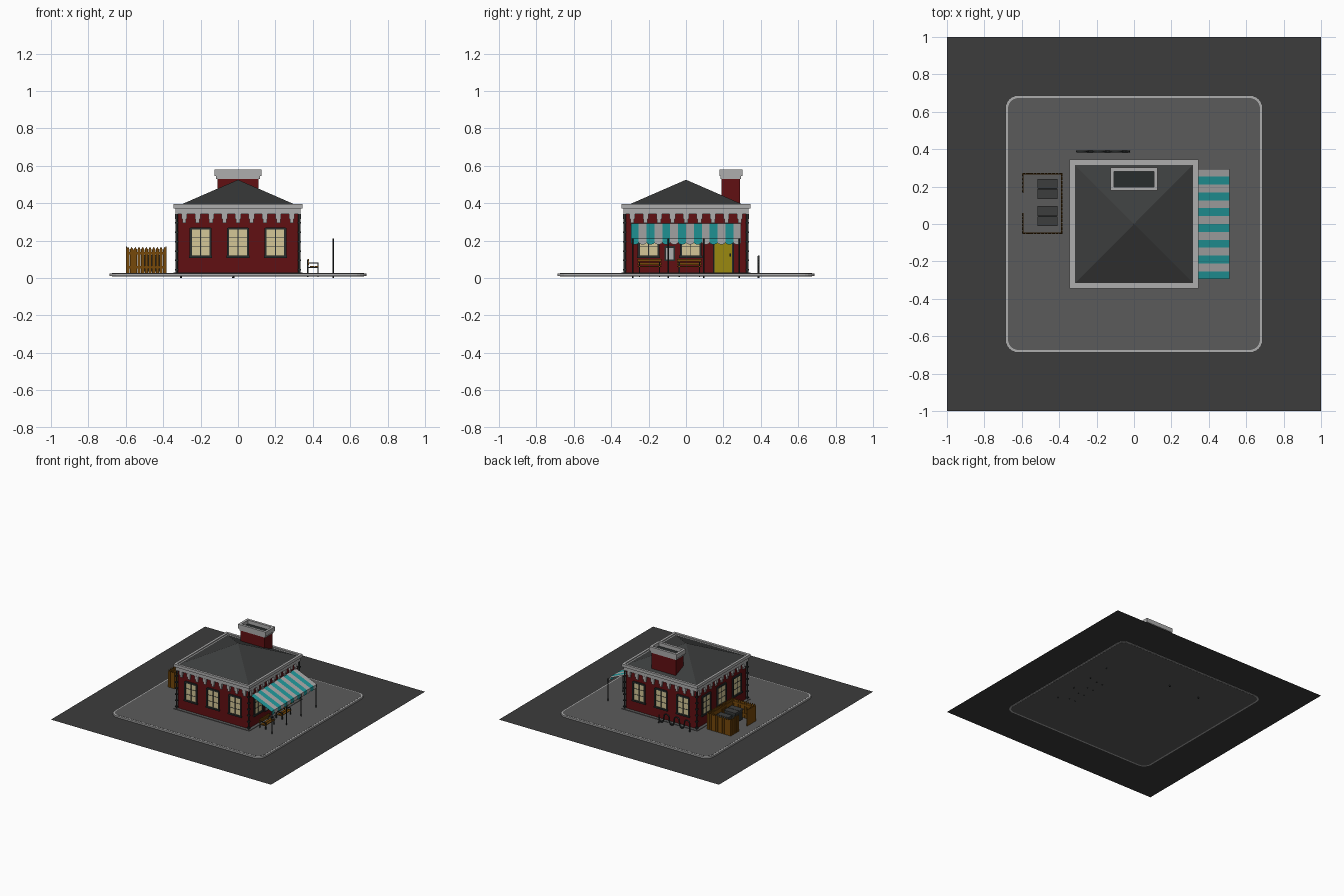
import bpy, bmesh, math
from mathutils import Matrix, Vector

if "Cube" in bpy.data.objects:
    bpy.data.objects.remove(bpy.data.objects["Cube"])


def material(name, r, g, b):
    m = bpy.data.materials.new(name)
    m.diffuse_color = (r, g, b, 1)
    m.use_nodes = True
    m.node_tree.nodes["Principled BSDF"].inputs["Base Color"].default_value = m.diffuse_color
    return m


ASPHALT = material("asphalt", .045, .045, .045)
PAVING = material("paving", .105, .105, .105)
STONE = material("pale stone", .42, .42, .42)
BRICK = material("brick red", .12, .005, .006)
ROOF = material("roof slate", .045, .047, .047)
METAL = material("dark metal", .022, .026, .026)
GLASS = material("cream glass", .66, .57, .31)
TEAL = material("teal cloth", .016, .33, .34)
YELLOW = material("yellow door", .32, .25, .005)
WOOD = material("brown wood", .18, .065, .003)


def finish(name, bm, *mats):
    me = bpy.data.meshes.new(name)
    bm.to_mesh(me)
    bm.free()
    for m in mats:
        me.materials.append(m)
    ob = bpy.data.objects.new(name, me)
    bpy.context.collection.objects.link(ob)
    return ob


def boxes(name, mat, items, turn=0):
    """One mesh of boxes (x0, x1, y0, y1, z0, z1), turned about z in quarter turns."""
    bm = bmesh.new()
    rot = Matrix.Rotation(math.radians(90 * turn), 4, 'Z')
    for x0, x1, y0, y1, z0, z1 in items:
        mid = Vector(((x0 + x1) / 2, (y0 + y1) / 2, (z0 + z1) / 2))
        bmesh.ops.create_cube(bm, size=1, matrix=rot @ Matrix.Translation(mid)
                              @ Matrix.Diagonal((x1 - x0, y1 - y0, z1 - z0, 1)))
    return finish(name, bm, mat)


def prism(name, mat, points, move):
    """Extrude a closed outline along a vector."""
    bm = bmesh.new()
    f = bm.faces.new([bm.verts.new(p) for p in points])
    ext = bmesh.ops.extrude_face_region(bm, geom=[f], use_keep_orig=True)
    bmesh.ops.translate(bm, vec=move, verts=[v for v in ext['geom'] if isinstance(v, bmesh.types.BMVert)])
    bmesh.ops.recalc_face_normals(bm, faces=bm.faces)
    return finish(name, bm, mat)


def tube(name, mat, points, r):
    cu = bpy.data.curves.new(name, 'CURVE')
    cu.dimensions = '3D'
    cu.bevel_depth, cu.bevel_resolution, cu.use_fill_caps = r, 1, True
    sp = cu.splines.new('POLY')
    sp.points.add(len(points) - 1)
    for p, c in zip(sp.points, points):
        p.co = (*c, 1)
    cu.materials.append(mat)
    ob = bpy.data.objects.new(name, cu)
    bpy.context.collection.objects.link(ob)
    return ob


def frame(x0, x1, y0, y1, z0, z1, t):
    """Four boxes making a rectangular ring of width t."""
    return [(x0, x1, y0, y0 + t, z0, z1), (x0, x1, y1 - t, y1, z0, z1),
            (x0, x0 + t, y0 + t, y1 - t, z0, z1), (x1 - t, x1, y0 + t, y1 - t, z0, z1)]


def rounded(h, r, z, n=6):
    pts = []
    for k in range(4):
        cx, cy = [(1, 1), (-1, 1), (-1, -1), (1, -1)][k]
        for i in range(n + 1):
            a = math.pi / 2 * (k + i / n)
            pts.append((cx * (h - r) + r * math.cos(a), cy * (h - r) + r * math.sin(a), z))
    return pts


# street, kerb and pavement
bm = bmesh.new()
bmesh.ops.create_grid(bm, x_segments=1, y_segments=1, size=1, matrix=Matrix.Translation((0, 0, .012)))
finish("street", bm, ASPHALT)
prism("kerb", STONE, rounded(.688, .07, .01), (0, 0, .015))
prism("pavement", PAVING, rounded(.674, .058, .009), (0, 0, .017))

# building body, plinth, cornice
boxes("plinth", PAVING, [(-.345, .345, -.345, .345, .015, .03)])
boxes("walls", BRICK, [(-.32, .32, -.32, .32, .02, .35)])
boxes("cornice", STONE, [(-.335, .335, -.335, .335, .342, .372), (-.345, .345, -.345, .345, .372, .388)]
      + frame(-.345, .345, -.345, .345, .388, .396, .02))

# hipped roof
bm = bmesh.new()
bmesh.ops.create_cone(bm, cap_ends=True, segments=4, radius1=.315 * math.sqrt(2), radius2=0, depth=.137,
                      matrix=Matrix.Translation((0, 0, .4565)) @ Matrix.Rotation(math.pi / 4, 4, 'Z'))
finish("roof", bm, ROOF)

# chimney
boxes("chimney", BRICK, [(-.11, .11, .19, .29, .35, .54)])
boxes("chimney_cap", STONE, frame(-.118, .118, .185, .295, .53, .545, .02)
      + frame(-.126, .126, .179, .301, .545, .58, .02))
boxes("chimney_opening", METAL, [(-.107, .107, .197, .283, .54, .55)])

# repeated wall details: brackets and windows on all four sides
WINDOWS = {0: (-.2, 0, .2), 1: (-.2, .025), 2: (-.2, 0, .2), 3: (-.2, 0, .2)}
for side, spots in WINDOWS.items():
    blocks = []
    for i in range(9):
        x = (i - 4) * .072
        blocks += [(x - .015, x + .015, -.336, -.318, .315, .343), (x - .01, x + .01, -.33, -.318, .293, .315)]
    boxes(f"brackets_{side}", STONE, blocks, side)
    trim, panes = [], []
    for x in spots:
        z0, z1 = .118, .262
        panes.append((x - .05, x + .05, -.324, -.318, z0, z1))
        trim += [(x - .058, x - .047, -.33, -.318, z0 - .004, z1 + .004),
                 (x + .047, x + .058, -.33, -.318, z0 - .004, z1 + .004),
                 (x - .053, x + .053, -.33, -.318, z1 - .004, z1 + .009),
                 (x - .062, x + .062, -.334, -.318, z0 - .01, z0 + .002),
                 (x - .002, x + .002, -.326, -.318, z0, z1)]
        trim += [(x - .05, x + .05, -.326, -.318, z - .0015, z + .0015) for z in (.166, .214)]
    boxes(f"window_panes_{side}", GLASS, panes, side)
    boxes(f"window_frames_{side}", METAL, trim, side)
    # corner drainpipe with its collars
    tube(f"drainpipe_{side}", METAL, [Vector(p) @ Matrix.Rotation(side * math.pi / 2, 3, 'Z')
                                      for p in ((.328, .328, .02), (.328, .328, .345))], .007)
    boxes(f"pipe_collars_{side}", METAL, [(.318, .338, .318, .338, z, z + .008)
                                          for z in (.04, .09, .14, .19, .24, .29)], side)

# door on the right side
boxes("door", YELLOW, [(.152, .248, -.326, -.318, .028, .225)], 1)
boxes("door_frame", METAL, [(.144, .153, -.33, -.318, .028, .234), (.247, .256, -.33, -.318, .028, .234),
                            (.153, .247, -.33, -.318, .225, .234), (.232, .24, -.335, -.32, .115, .13)], 1)
boxes("notice_board", METAL, [(-.115, -.06, -.326, -.318, .09, .17)], 1)
boxes("notice_sheet", STONE, [(-.107, -.068, -.328, -.32, .1, .16)], 1)

# striped awning with a scalloped valance
bm = bmesh.new()
N, W = 14, .59
for i in range(N):
    y0, w = -W / 2 + i * W / N, W / N
    lip = [(.51, y0 + w * (1 - math.cos(math.pi * k / 6)) / 2, .19 - .011 * math.sin(math.pi * k / 6))
           for k in range(7)]
    slope = [(.322, y0, .292), (.51, y0, .212), (.51, y0 + w, .212), (.322, y0 + w, .292)]
    for pts in (slope, [(.51, y0 + w, .212), (.51, y0, .212)] + lip):
        bm.faces.new([bm.verts.new(p) for p in pts]).material_index = i % 2
finish("awning", bm, TEAL, STONE)
for i, y in enumerate((-.285, -.095, .095, .285)):
    tube(f"awning_pole_{i}", METAL, [(.508, y, 0), (.508, y, .21)], .004)

# two benches against the right wall
for i, y in enumerate((-.195, .018)):
    a, b = y - .065, y + .065
    boxes(f"bench_planks_{i}", WOOD, [(.385, .405, a, b, .058, .063), (.41, .43, a, b, .058, .063),
                                      (.374, .38, a, b, .068, .083), (.374, .38, a, b, .087, .102)])
    legs = []
    for s in (a + .008, b - .014):
        legs += [(.37, .376, s, s + .006, .005, .1), (.424, .43, s, s + .006, .005, .08),
                 (.37, .43, s, s + .006, .052, .058), (.37, .43, s, s + .006, .077, .082)]
    boxes(f"bench_frame_{i}", METAL, legs)


# picket fence round the bins, open in the middle of the left side
def pickets(name, start, end):
    start, end = Vector(start), Vector(end)
    n = round((end - start).length / .02)
    step = (end - start) / n
    d, side = step.normalized(), Vector((-step.y, step.x, 0)).normalized() * .005
    for i in range(n):
        p = start + step * (i + .5)
        out = [p + d * u + Vector((0, 0, z)) for u, z in
               ((-.0085, .012), (.0085, .012), (.0085, .152), (0, .167), (-.0085, .152))]
        prism(f"{name}_{i}", WOOD, out, side)
    for z in (.05, .125):
        rail = [start + Vector((0, 0, z)), end + Vector((0, 0, z)),
                end + Vector((0, 0, z + .015)), start + Vector((0, 0, z + .015))]
        prism(f"{name}_rail", WOOD, [p + side for p in rail], side * .6)


pickets("front_picket", (-.598, -.053, 0), (-.382, -.053, 0))
pickets("back_picket", (-.382, .273, 0), (-.598, .273, 0))
pickets("inner_picket", (-.382, -.053, 0), (-.382, .273, 0))
pickets("gate_picket_a", (-.598, .06, 0), (-.598, -.053, 0))
pickets("gate_picket_b", (-.598, .273, 0), (-.598, .165, 0))

# two waste bins with ribbed lids
for i, y in enumerate((.042, .188)):
    boxes(f"bin_{i}", METAL, [(-.51, -.415, y - .05, y + .05, .035, .11)])
    lid = [(-.515, -.41, y - .053, y - .002, .11, .122), (-.515, -.41, y + .002, y + .053, .11, .122)]
    boxes(f"bin_lid_{i}", ROOF, lid)

# wave-shaped bicycle rack behind the building
wave = [(-.305, .388, 0), (-.305, .388, .09)]
for k in range(1, 49):
    a = math.pi * k / 8
    wave.append((-.305 + .28 * k / 48 - .006 * math.sin(2 * a), .388,
                 .09 + .025 * math.sin(a) if math.sin(a) > 0 else .09 + .05 * math.sin(a)))
tube("bicycle_rack", METAL, wave + [(-.025, .388, 0)], .006)
